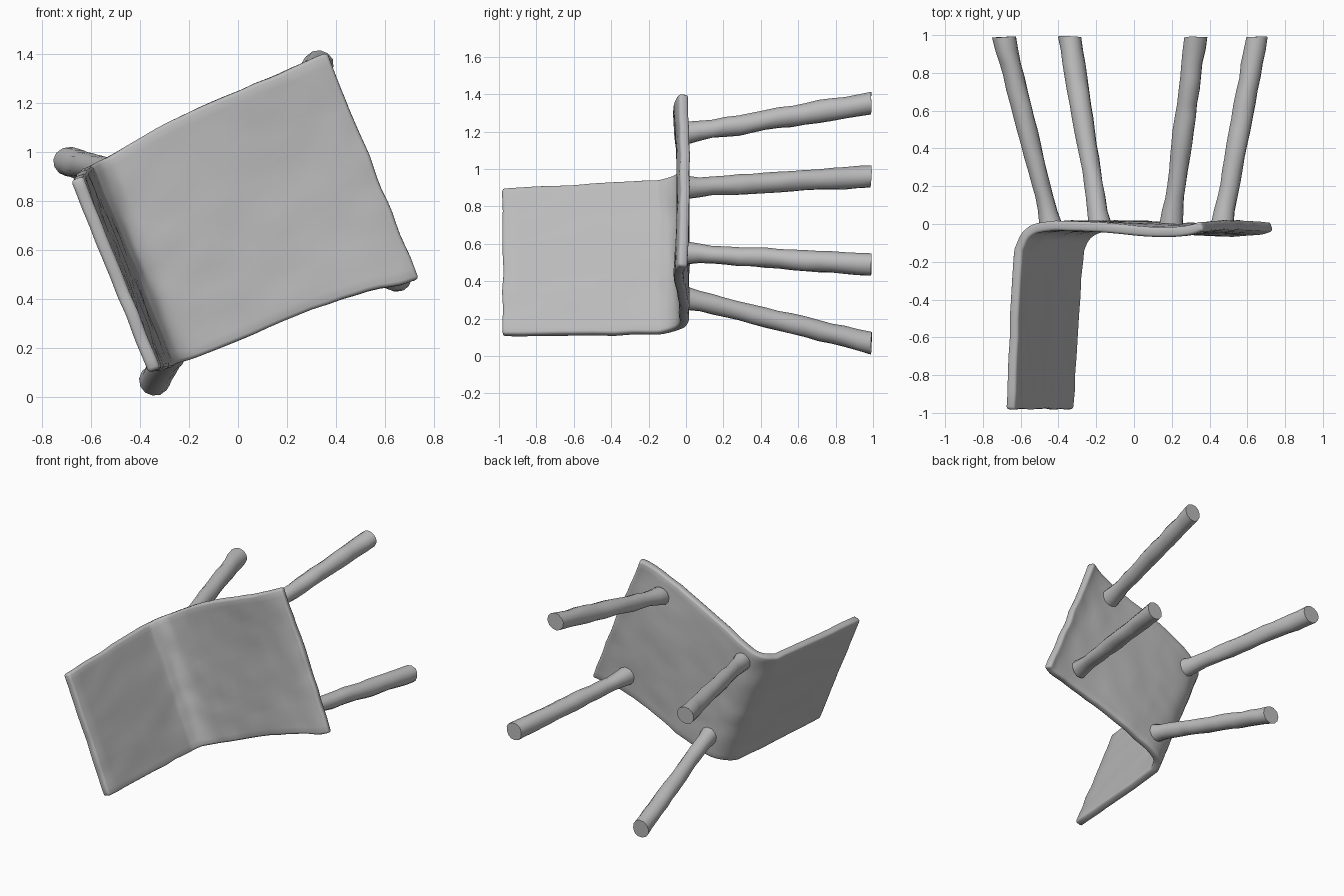
import bpy, bmesh, math
from mathutils import Matrix, Vector, noise

if "Cube" in bpy.data.objects:
    bpy.data.objects.remove(bpy.data.objects["Cube"])

grey = bpy.data.materials.new("plain grey")
grey.use_nodes = True
color = (0.5, 0.5, 0.5, 1)
grey.diffuse_color = color
grey.node_tree.nodes["Principled BSDF"].inputs["Base Color"].default_value = color

# Chair frame: local x = seat front, y = across, z = chair up; the chair lies tipped over
tilt = math.atan2(0.375, 0.927)
c, s = math.cos(tilt), math.sin(tilt)
TIPPED = Matrix(((c, -s, 0, 0), (0, 0, -1, 0), (s, c, 0, 0), (0, 0, 0, 1)))


def finish(name, bm, lumps):
    """Roughen the surface slightly, then make the object."""
    for v in bm.verts:
        v.co += noise.noise_vector(v.co * 9) * lumps
    bmesh.ops.recalc_face_normals(bm, faces=bm.faces)
    mesh = bpy.data.meshes.new(name)
    bm.to_mesh(mesh)
    bm.free()
    mesh.materials.append(grey)
    ob = bpy.data.objects.new(name, mesh)
    bpy.context.collection.objects.link(ob)
    ob.matrix_world = TIPPED
    bpy.ops.object.select_all(action='DESELECT')
    ob.select_set(True)
    bpy.context.view_layer.objects.active = ob
    bpy.ops.object.shade_smooth_by_angle(angle=math.radians(40))
    return ob


# Shell: one bent sheet from backrest top to seat front (x, z, edge, other edge)
PROFILE = [(-.275, .98, .23, 1.07), (-.25, .6, .225, 1.085), (-.225, .2, .22, 1.10),
           (-.205, .11, .22, 1.10), (-.16, .045, .22, 1.105), (-.08, .015, .215, 1.11),
           (.1, .01, .212, 1.14), (.35, .012, .22, 1.155), (.6, .022, .21, 1.16),
           (.78, .02, .178, 1.165), (.86, .005, .168, 1.16)]
ACROSS, STEPS = 20, 4


def smooth_rows(points):
    """Catmull-Rom rows through the profile points."""
    pts = [Vector(p) for p in points]
    pts = [2 * pts[0] - pts[1]] + pts + [2 * pts[-1] - pts[-2]]
    for a, b, d, e in zip(pts, pts[1:], pts[2:], pts[3:]):
        for i in range(STEPS):
            t = i / STEPS
            m0, m1 = (d - a) / 2, (e - b) / 2
            yield (b * (2*t**3 - 3*t*t + 1) + m0 * (t**3 - 2*t*t + t)
                   + d * (3*t*t - 2*t**3) + m1 * (t**3 - t*t))
    yield pts[-2]


bm = bmesh.new()
rows = []
for x, z, lo, hi in smooth_rows(PROFILE):
    # the sides of the seat rise a little toward the front
    rise = 0.022 * max(0, math.sin(math.pi * (x - .2) / .7)) if x > .2 else 0
    row = []
    for j in range(ACROSS + 1):
        t = j / ACROSS
        row.append(bm.verts.new((x, lo + (hi - lo) * t, z + rise * (2 * t - 1) ** 2)))
    rows.append(row)
for r0, r1 in zip(rows, rows[1:]):
    for j in range(ACROSS):
        bm.faces.new((r0[j], r0[j + 1], r1[j + 1], r1[j]))
shell = finish("seat_and_backrest", bm, 0.007)
solid = shell.modifiers.new("thickness", 'SOLIDIFY')
solid.thickness, solid.offset = 0.052, 0
round_edge = shell.modifiers.new("rounded_edge", 'BEVEL')
round_edge.width, round_edge.segments = 0.014, 2
round_edge.angle_limit = math.radians(50)


# Legs: splayed, slightly thicker toward the foot, with flat feet
def leg(name, top, foot):
    bm = bmesh.new()
    sides, rings = 12, 14
    top, foot = Vector((*top, 0.0)), Vector((*foot, -0.99))
    loops = []
    for i in range(rings + 1):
        t = i / rings
        mid = top.lerp(foot, t)
        r = 0.05 + 0.01 * t + 0.012 * max(0, 1 - t * 10)
        loops.append([bm.verts.new(mid + Vector((math.cos(k * math.tau / sides) * r,
                                                 math.sin(k * math.tau / sides) * r, 0)))
                      for k in range(sides)])
    for a, b in zip(loops, loops[1:]):
        for k in range(sides):
            n = (k + 1) % sides
            bm.faces.new((a[k], a[n], b[n], b[k]))
    bm.faces.new(loops[0])
    bm.faces.new(loops[-1])
    finish(name, bm, 0.008)


leg("front_leg_left", (.63, 1.03), (.81, 1.13))
leg("front_leg_right", (.64, .335), (.787, .21))
leg("back_leg_left", (-.07, 1.0), (-.28, 1.15))
leg("back_leg_right", (-.05, .355), (-.289, .192))
